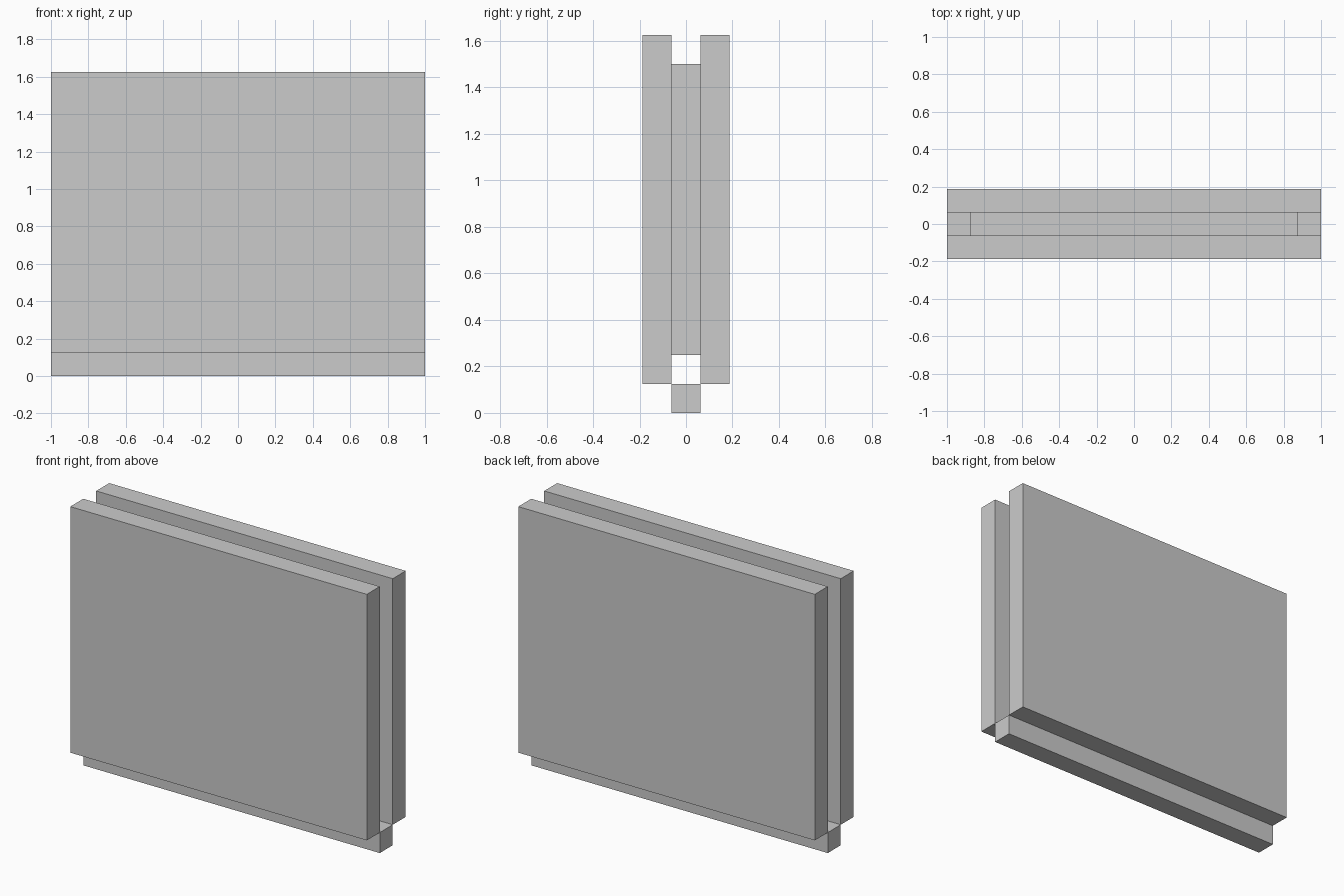
import bpy
import bmesh
from mathutils import Matrix, Vector

if "Cube" in bpy.data.objects:
    bpy.data.objects.remove(bpy.data.objects["Cube"])

U = 0.125  # base unit: every board is one unit thick


def box(name, lo, hi):
    """Axis-aligned box between two corners."""
    lo, hi = Vector(lo), Vector(hi)
    bm = bmesh.new()
    bmesh.ops.create_cube(bm, size=1, matrix=Matrix.Diagonal((*(hi - lo), 1)))
    mesh = bpy.data.meshes.new(name)
    bm.to_mesh(mesh)
    bm.free()
    obj = bpy.data.objects.new(name, mesh)
    obj.location = (lo + hi) / 2
    bpy.context.collection.objects.link(obj)
    return obj


# Bottom rail under the gap
box("bottom_rail", (-1, -U / 2, 0), (1, U / 2, U))

# Recessed core between the panels
box("core_panel", (-1 + U, -U / 2, 2 * U), (1 - U, U / 2, 12 * U))

# Front and back outer panels
for name, y in (("front_panel", -U), ("back_panel", U)):
    box(name, (-1, y - U / 2, U), (1, y + U / 2, 13 * U))
